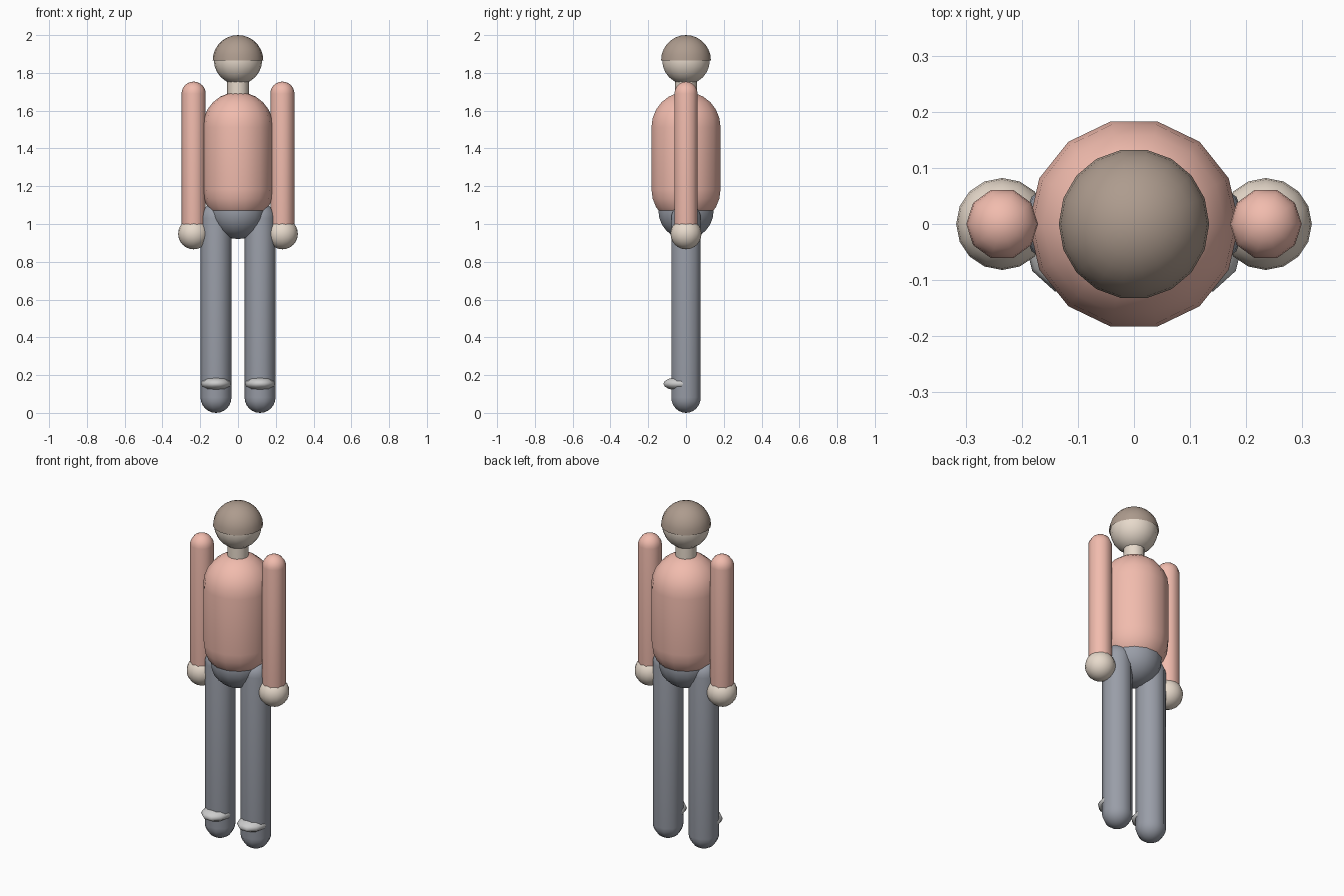
import bpy, bmesh
from math import sin, cos, pi, radians

if "Cube" in bpy.data.objects:
    bpy.data.objects.remove(bpy.data.objects["Cube"])


def material(name, rgb):
    m = bpy.data.materials.new(name)
    m.diffuse_color = (*rgb, 1)
    m.use_nodes = True
    m.node_tree.nodes["Principled BSDF"].inputs["Base Color"].default_value = m.diffuse_color
    return m


skin = material("skin", (0.80, 0.70, 0.60))
shirt = material("shirt_red", (0.88, 0.50, 0.42))
cloth = material("trouser_grey", (0.32, 0.34, 0.39))
brown = material("hair_brown", (0.42, 0.33, 0.27))


def lathe(name, profile, sides, mat=None, loc=(0, 0, 0), scale=(1, 1, 1)):
    """Spin (radius, z) points around z; a zero radius becomes a pole."""
    bm = bmesh.new()
    rings = []
    for r, z in profile:
        n = 1 if r < 1e-5 else sides
        rings.append([bm.verts.new([c * s + o for c, s, o in zip(
            (r * cos(2 * pi * i / sides), r * sin(2 * pi * i / sides), z), scale, loc)])
            for i in range(n)])
    for a, b in zip(rings, rings[1:]):
        for i in range(sides):
            j = (i + 1) % sides
            if len(a) == 1:
                bm.faces.new((a[0], b[j], b[i]))
            elif len(b) == 1:
                bm.faces.new((a[i], a[j], b[0]))
            else:
                bm.faces.new((a[i], a[j], b[j], b[i]))
    bmesh.ops.recalc_face_normals(bm, faces=bm.faces)
    me = bpy.data.meshes.new(name)
    bm.to_mesh(me)
    bm.free()
    ob = bpy.data.objects.new(name, me)
    bpy.context.collection.objects.link(ob)
    if mat:
        me.materials.append(mat)
    me.shade_smooth()
    return ob


def arc(r, z, a0, a1, n):
    """Points of a circle from latitude a0 to a1 (degrees)."""
    return [(r * cos(radians(a0 + (a1 - a0) * i / n)),
             z + r * sin(radians(a0 + (a1 - a0) * i / n))) for i in range(n + 1)]


def capsule(r, z0, z1, n=6):
    return arc(r, z0, -90, 0, n) + arc(r, z1, 0, 90, n)


def ball(r, n=12):
    return arc(r, 0, -90, 90, n)


# Head, hair cap and neck
lathe("head", ball(0.128), 18, skin, (0, 0, 1.867))
lathe("hair", arc(0.134, 0, 0, 90, 7), 18, brown, (0, 0, 1.866))
lathe("neck", [(0.057, 1.66), (0.057, 1.80)], 12, skin)

# Torso and hips
lathe("torso", capsule(0.1875, 1.183, 1.512), 14, shirt)
lathe("hips", ball(0.15), 14, cloth, (0, 0, 1.07))

# Limbs, mirrored left and right
for side, s in (("left", 1), ("right", -1)):
    lathe(side + "_arm", capsule(0.064, 0.96, 1.69), 10, shirt, (s * 0.235, 0, 0))
    lathe(side + "_hand", ball(0.082), 16, skin, (s * 0.235, 0, 0.948))
    lathe(side + "_leg", capsule(0.082, 0.082, 1.03), 10, cloth, (s * 0.1165, 0, 0))
    # Flattened shoe toe poking out of the trouser leg
    lathe(side + "_shoe", ball(1, 8), 10, None, (s * 0.1165, -0.025, 0.154),
          (0.08, 0.1, 0.037))
